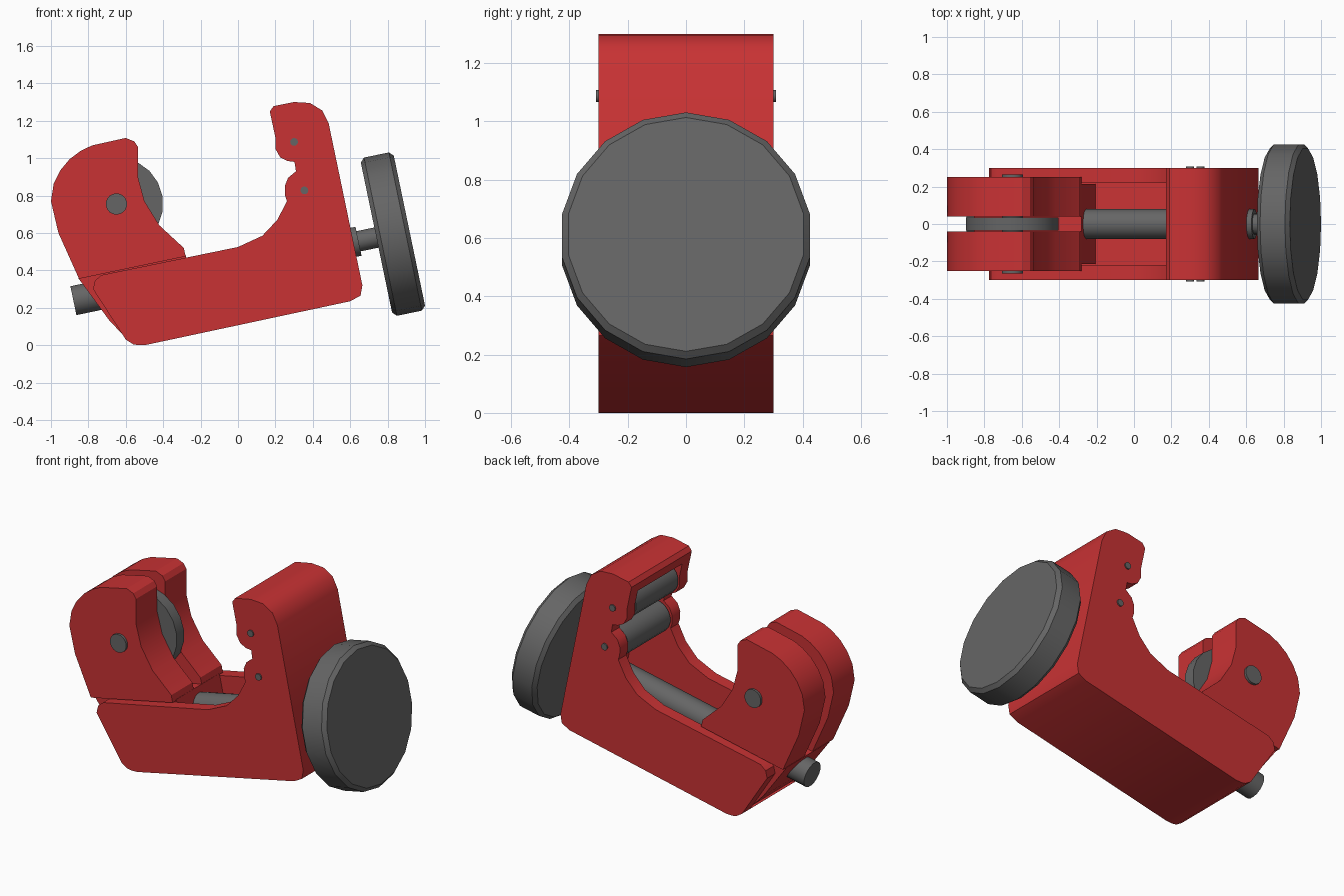
import bpy, bmesh, math
from mathutils import Vector, Matrix

if "Cube" in bpy.data.objects:
    bpy.data.objects.remove(bpy.data.objects["Cube"])


def material(name, rgb):
    m = bpy.data.materials.new(name)
    m.diffuse_color = (*rgb, 1)
    m.use_nodes = True
    m.node_tree.nodes["Principled BSDF"].inputs["Base Color"].default_value = m.diffuse_color
    return m


RED = material("red_paint", (0.58, 0.032, 0.034))
GREY = material("dark_steel", (0.13, 0.13, 0.13))


def finish(bm, name, mat, smooth=True):
    bmesh.ops.recalc_face_normals(bm, faces=bm.faces)
    me = bpy.data.meshes.new(name)
    bm.to_mesh(me)
    bm.free()
    ob = bpy.data.objects.new(name, me)
    bpy.context.collection.objects.link(ob)
    me.materials.append(mat)
    if smooth:
        shade(ob)
    return ob


def shade(ob):
    bpy.ops.object.select_all(action='DESELECT')
    ob.select_set(True)
    bpy.context.view_layer.objects.active = ob
    bpy.ops.object.shade_smooth_by_angle(angle=math.radians(32))


def slab(name, pts, y0, y1, mat, smooth=True):
    """Extrude an x-z outline from y0 to y1."""
    bm = bmesh.new()
    face = bm.faces.new([bm.verts.new((x, y0, z)) for x, z in pts])
    ext = bmesh.ops.extrude_face_region(bm, geom=[face])
    for v in ext["geom"]:
        if isinstance(v, bmesh.types.BMVert):
            v.co.y = y1
    return finish(bm, name, mat, smooth)


def rod(name, a, b, r, sides, mat, bevel=0, spin=0):
    """Cylinder from point a to point b, optionally with bevelled rims."""
    a, b = Vector(a), Vector(b)
    bm = bmesh.new()
    bmesh.ops.create_cone(bm, cap_ends=True, segments=sides, radius1=r,
                          radius2=r, depth=(b - a).length)
    bmesh.ops.rotate(bm, verts=bm.verts, matrix=Matrix.Rotation(spin, 3, 'Z'))
    if bevel:
        rims = [e for e in bm.edges if abs(e.verts[0].co.z - e.verts[1].co.z) < 1e-5]
        bmesh.ops.bevel(bm, geom=rims, offset=bevel, segments=1, affect='EDGES')
    # local y of the cylinder stays along world y for tilted rods
    z = (b - a).normalized()
    y = Vector((0, 1, 0)) if abs(z.y) < 0.5 else Vector((0, 0, 1))
    x = y.cross(z)
    rot = Matrix((x, y, z)).transposed()
    bm.transform(Matrix.Translation((a + b) / 2) @ rot.to_4x4())
    return finish(bm, name, mat)


# Frame: L-shaped body hollowed by a channel
frame = slab("frame", [
    (-0.56, 0.005), (-0.53, 0.0), (-0.49, 0.002), (0.60, 0.235), (0.655, 0.265),
    (0.665, 0.32), (0.485, 1.185), (0.45, 1.255), (0.385, 1.295), (0.30, 1.30),
    (0.19, 1.278), (0.17, 1.25), (0.20, 1.11), (0.20, 1.05), (0.225, 1.005),
    (0.265, 0.985), (0.302, 0.98), (0.31, 0.93), (0.268, 0.895), (0.25, 0.85),
    (0.252, 0.80), (0.262, 0.77), (0.21, 0.67), (0.13, 0.585), (0.0, 0.525),
    (-0.73, 0.375), (-0.765, 0.345), (-0.775, 0.30), (-0.60, 0.03)],
    -0.30, 0.30, RED, False)
cutter = slab("channel_cutter", [
    (-1.0, -0.054), (0.60, 0.288), (0.41, 1.235), (0.18, 1.195), (0.0, 1.16),
    (-1.0, 1.0)], -0.22, 0.22, RED, False)
cut = frame.modifiers.new("channel", 'BOOLEAN')
cut.operation = 'DIFFERENCE'
cut.solver = 'EXACT'
cut.object = cutter
bpy.context.view_layer.objects.active = frame
frame.select_set(True)
bpy.ops.object.modifier_apply(modifier="channel")
bpy.data.objects.remove(cutter)
shade(frame)

# Sliding jaw: base in the channel plus two cheeks around the wheel
slab("jaw_base", [
    (-0.855, 0.36), (-0.28, 0.482), (-0.205, 0.125), (-0.585, 0.042),
    (-0.62, 0.06), (-0.69, 0.135)], -0.215, 0.215, RED)
for side, s in (("front", -1), ("back", 1)):
    slab("jaw_cheek_" + side, [
        (-0.85, 0.355), (-0.96, 0.60), (-1.0, 0.77), (-0.985, 0.865),
        (-0.95, 0.935), (-0.90, 0.995), (-0.84, 1.04), (-0.78, 1.068),
        (-0.60, 1.108), (-0.555, 1.09), (-0.535, 1.06), (-0.535, 0.90),
        (-0.50, 0.77), (-0.42, 0.64), (-0.29, 0.52), (-0.28, 0.475)],
        s * 0.04, s * 0.25, RED)

# Cutting wheel and axle
rod("cutting_wheel", (-0.65, -0.036, 0.755), (-0.65, 0.036, 0.755), 0.25, 20, GREY, 0, math.pi / 20)
rod("wheel_axle", (-0.65, -0.265, 0.755), (-0.65, 0.265, 0.755), 0.057, 18, GREY)

# Guide rollers with pins
for i, (x, z) in enumerate(((0.30, 1.087), (0.355, 0.828)), 1):
    rod(f"roller_{i}", (x, -0.21, z), (x, 0.21, z), 0.10, 18, GREY)
    rod(f"roller_pin_{i}", (x, -0.308, z), (x, 0.308, z), 0.021, 12, GREY)

# Feed screw, stem and knob along the tilted axis
axis = Vector((0.979, 0, 0.204)).normalized()
start = Vector((-0.88, 0, 0.238))


def on_axis(d):
    return start + axis * d


rod("feed_screw", on_axis(0), on_axis(1.557), 0.08, 18, GREY)
rod("knob_stem", on_axis(1.54), on_axis(1.68), 0.056, 18, GREY)
rod("knob", on_axis(1.655), on_axis(1.835), 0.432, 18, GREY, 0.022, math.pi / 2)
